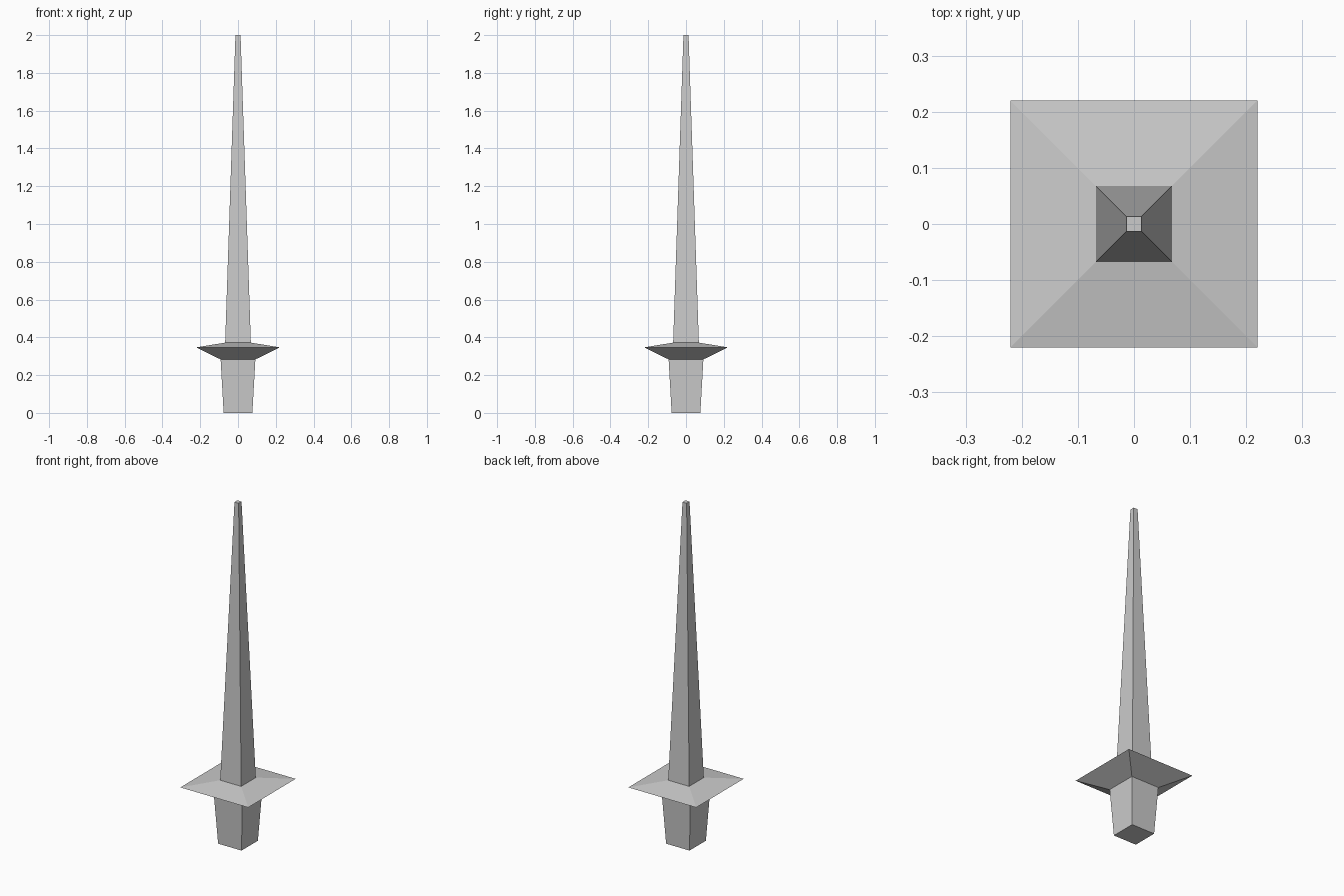
import bpy, bmesh

if "Cube" in bpy.data.objects:
    bpy.data.objects.remove(bpy.data.objects["Cube"])


def square_loft(name, profile, cap_bottom=False, cap_top=False):
    """Loft square rings from (half width, height) pairs, with flat faces."""
    bm = bmesh.new()
    rings = [[bm.verts.new((sx * r, sy * r, z))
              for sx, sy in ((-1, -1), (1, -1), (1, 1), (-1, 1))]
             for r, z in profile]
    for low, high in zip(rings, rings[1:]):
        for i in range(4):
            j = (i + 1) % 4
            bm.faces.new((low[i], low[j], high[j], high[i]))
    if cap_bottom:
        bm.faces.new(rings[0][::-1])
    if cap_top:
        bm.faces.new(rings[-1])
    mesh = bpy.data.meshes.new(name)
    bm.to_mesh(mesh)
    bm.free()
    obj = bpy.data.objects.new(name, mesh)
    bpy.context.collection.objects.link(obj)
    return obj


# Grip, flaring slightly towards the guard
square_loft("grip", [(0.076, 0.0), (0.092, 0.283)], cap_bottom=True)

# Sharp-edged square guard, open where the grip and blade meet it
square_loft("guard", [(0.092, 0.283), (0.2205, 0.347), (0.068, 0.372)])

# Long tapering blade with a small blunt tip
square_loft("blade", [(0.068, 0.372), (0.0135, 2.0)], cap_top=True)
